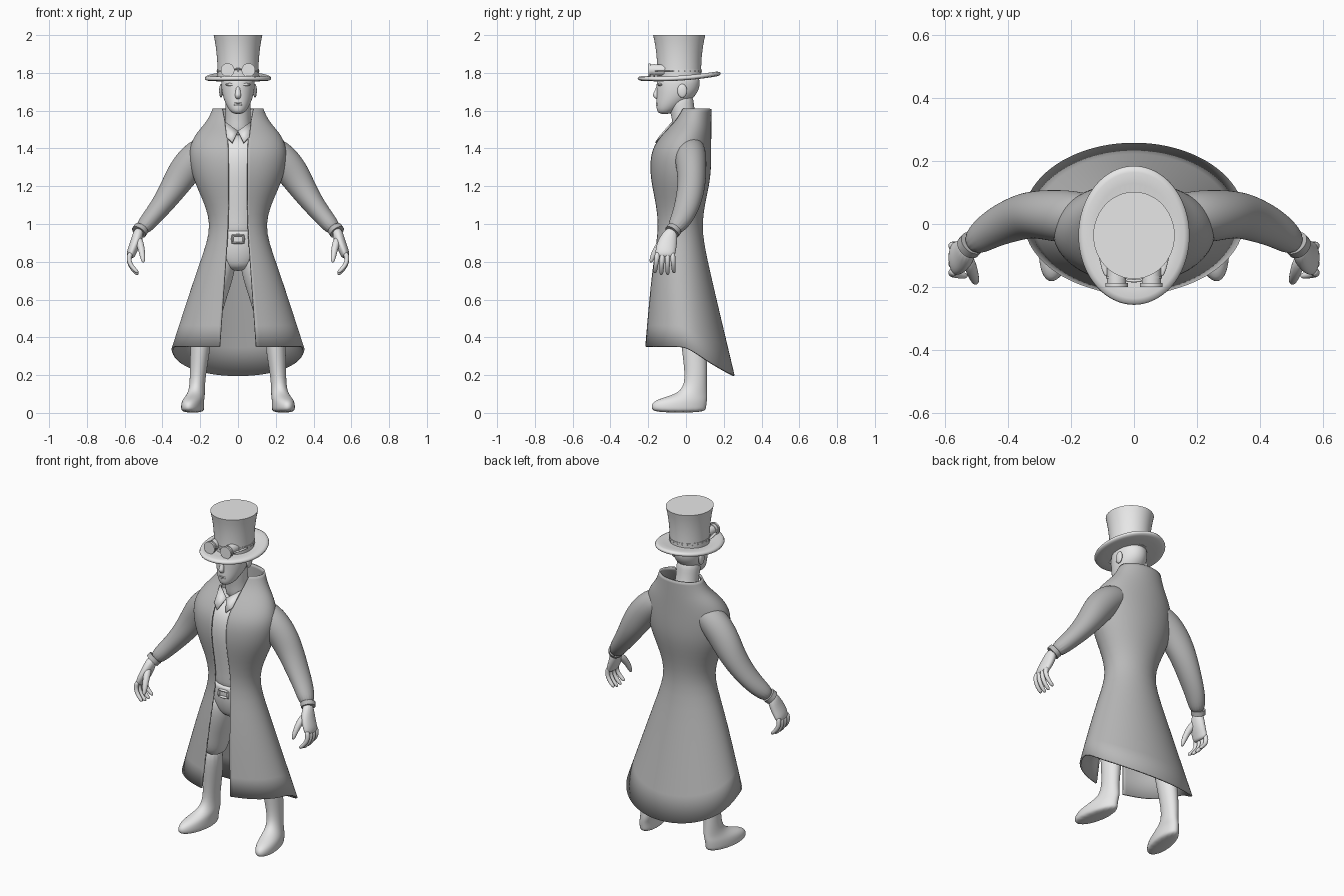
import bpy, bmesh, math
from mathutils import Vector, Matrix

default_cube = bpy.data.objects.get("Cube")
if default_cube:
    bpy.data.objects.remove(default_cube, do_unlink=True)


def material(name, grey):
    mat = bpy.data.materials.new(name)
    mat.use_nodes = True
    colour = (grey, grey, grey, 1)
    mat.diffuse_color = colour
    mat.node_tree.nodes["Principled BSDF"].inputs["Base Color"].default_value = colour
    return mat


COAT = material("mid grey cloth", .48)
PALE = material("pale grey", .8)


def finish(name, bm, mat, subdiv=0, mirror=False, thick=0):
    """Turn a bmesh into a smooth object with its modifiers."""
    bmesh.ops.recalc_face_normals(bm, faces=bm.faces)
    mesh = bpy.data.meshes.new(name)
    bm.to_mesh(mesh)
    bm.free()
    mesh.materials.append(mat)
    for polygon in mesh.polygons:
        polygon.use_smooth = True
    if not subdiv:
        mesh.set_sharp_from_angle(angle=math.radians(40))
    obj = bpy.data.objects.new(name, mesh)
    bpy.context.collection.objects.link(obj)
    if mirror:
        obj.modifiers.new("Mirror", "MIRROR").use_mirror_merge = False
    if subdiv:
        subsurf = obj.modifiers.new("Subdivision", "SUBSURF")
        subsurf.levels = subsurf.render_levels = subdiv
        subsurf.boundary_smooth = "PRESERVE_CORNERS"
    if thick:
        solidify = obj.modifiers.new("Solidify", "SOLIDIFY")
        solidify.thickness, solidify.offset = thick, 0


def skin(bm, loops, closed):
    """Bridge neighbouring vertex loops with quads."""
    for lower, upper in zip(loops, loops[1:]):
        count = len(lower)
        for k in range(count if closed else count - 1):
            n = (k + 1) % count
            bm.faces.new((lower[k], lower[n], upper[n], upper[k]))


def loft(name, rings, mat, sides=16, subdiv=2, flat=False, mirror=False, bend=None):
    """Skin rings (x, y, z, radius[, second radius]), level or square to their path."""
    bm = bmesh.new()
    centres = [Vector(ring[:3]) for ring in rings]
    loops = []
    for i, ring in enumerate(rings):
        across, deep = Vector((1, 0, 0)), Vector((0, 1, 0))
        if not flat:
            ahead = centres[min(i + 1, len(centres) - 1)] - centres[max(i - 1, 0)]
            ahead.normalize()
            guide = Vector((0, 0, 1)) if abs(ahead.y) > .9 else deep
            across = guide.cross(ahead).normalized()
            deep = ahead.cross(across)
        loop = []
        for k in range(sides):
            angle = math.tau * k / sides
            co = centres[i] + across * ring[3] * math.cos(angle) + deep * ring[-1] * math.sin(angle)
            loop.append(bm.verts.new(bend(co) if bend else co))
        loops.append(loop)
    skin(bm, loops, closed=True)
    bm.faces.new(loops[0])
    bm.faces.new(loops[-1])
    finish(name, bm, mat, subdiv, mirror)


def body(name, rows, mat, **options):
    """Level loft centred on x from rows (z, half width, front y, back y)."""
    rings = [(0, (front + back) / 2, z, width, (back - front) / 2)
             for z, width, front, back in rows]
    loft(name, rings, mat, flat=True, **options)


def blob(name, place, size, mat, mirror=False):
    bm = bmesh.new()
    matrix = Matrix.Translation(place) @ Matrix.Diagonal((*size, 1))
    bmesh.ops.create_uvsphere(bm, u_segments=16, v_segments=12, radius=1, matrix=matrix)
    finish(name, bm, mat, mirror=mirror)


# Long open coat: standing collar, front opening, hem dipping at the back
coat_rows = [(1.61, .13, -.03, .13), (1.54, .16, -.06, .13), (1.48, .22, -.12, .13),
             (1.4, .26, -.18, .13), (1.3, .25, -.19, .13), (1.2, .22, -.18, .12),
             (1, .12, -.14, .07), (.8, .2, -.18, .11), (.35, .35, -.22, .255)]
COAT_STEPS = 24
bm = bmesh.new()
loops = []
for z, width, front, back in coat_rows:
    gap = .05 + .07 * max(0, 1 - z) + .2 * max(0, z - 1.45)
    start = math.asin(gap / width)
    loop = []
    for k in range(COAT_STEPS + 1):
        angle = start + (math.tau - 2 * start) * k / COAT_STEPS
        facing = math.cos(angle)
        dip = .155 * max(0, -facing) ** .8 if z < .5 else 0
        y = (front + back) / 2 - (back - front) / 2 * facing
        loop.append(bm.verts.new((width * math.sin(angle), y, z - dip)))
    loops.append(loop)
skin(bm, loops, closed=False)
finish("coat", bm, COAT, subdiv=2, thick=.01)

# Sleeves taper into the shoulders; slim cuffs at the wrists
loft("sleeves", [(.07, .03, 1.43, .05), (.19, .02, 1.39, .09), (.28, .03, 1.29, .09, .08),
                 (.335, .03, 1.2, .075), (.395, .01, 1.11, .06, .07),
                 (.46, -.02, 1.03, .05, .06), (.52, -.07, .96, .042)], COAT, mirror=True)
loft("cuffs", [(.512, -.06, .975, .041), (.525, -.074, .957, .041)], COAT,
     sides=32, subdiv=0, mirror=True)

# Hands with curled fingers
loft("palms", [(.52, -.07, .98, .03), (.54, -.1, .9, .03, .055), (.565, -.11, .85, .026, .055),
               (.57, -.11, .82, .02, .05)], PALE, mirror=True)
for i, finger in enumerate(("index", "middle", "ring", "little")):
    knuckle = -.15 + .026 * i
    length = .12 if finger in ("middle", "ring") else .11
    path = []
    for step in range(5):
        t = step / 4
        path.append((.567 + .07 * t - .11 * t * t, knuckle + t * (.3 * knuckle + .03),
                     .85 - length * t, .016 - .005 * t))
    loft(finger + "_fingers", path, PALE, sides=8, mirror=True)
loft("thumbs", [(.53, -.1, .93, .025), (.51, -.16, .87, .02), (.5, -.19, .79, .012)],
     PALE, sides=8, mirror=True)

# Shirt follows the coat just inside it, with a pointed collar
body("shirt", [(z, width * .8, front + .015, back - .02)
               for z, width, front, back in coat_rows[2:6]]
     + [(1, .11, -.13, .05), (.92, .12, -.13, .06)], PALE)
bm = bmesh.new()
flap = [(0, -.11, 1.49), (.07, -.07, 1.54), (.06, -.14, 1.46), (.03, -.16, 1.43)]
bm.faces.new([bm.verts.new(corner) for corner in flap])
finish("shirt_collar", bm, PALE, mirror=True, thick=.009)

# Trousers and buckle
body("trouser_seat", [(.97, .12, -.14, .06), (.95, .13, -.14, .07), (.88, .14, -.14, .08),
                      (.8, .13, -.12, .09), (.75, .06, -.09, .05)], PALE)
loft("trouser_legs", [(.08, -.02, .9, .08, .1), (.1, -.02, .76, .09, .1), (.14, 0, .62, .08, .09),
                      (.17, .01, .52, .085), (.18, .02, .47, .06)], PALE, mirror=True)
for z in (.94, .9):
    blob("buckle_bar", (0, -.14, z), (.036, .01, .006), PALE)
blob("buckle_sides", (.03, -.14, .92), (.006, .01, .02), PALE, mirror=True)


# Boots, toes turned slightly outward
def toe_out(co):
    if co.z < .15:
        co.x -= .15 * (co.y - .03)
    return co


loft("boots", [(.185, .02, .51, .06), (.2, .045, .34, .055, .07), (.215, .055, .17, .04, .055),
               (.22, .04, .1, .045, .075), (.23, -.03, .07, .056, .145), (.23, -.04, .03, .06, .15),
               (.23, -.035, 0, .056, .14)],
     PALE, flat=True, mirror=True, bend=toe_out)

# Neck, head and face
loft("neck", [(0, .01, 1.45, .08), (0, -.005, 1.54, .065), (0, -.025, 1.62, .068),
              (0, -.03, 1.7, .07)], PALE, flat=True)
body("head", [(1.58, .03, -.15, -.08), (1.62, .06, -.16, -.02), (1.68, .085, -.157, .06),
              (1.74, .092, -.16, .08), (1.8, .09, -.15, .07)], PALE)
loft("nose", [(0, -.145, 1.735, .01), (0, -.155, 1.7, .014), (0, -.162, 1.68, .018),
              (0, -.15, 1.66, .012)], PALE, sides=10, flat=True)
blob("ears", (.09, -.02, 1.705), (.01, .026, .036), PALE, mirror=True)
blob("brows", (.036, -.136, 1.738), (.03, .014, .008), PALE, mirror=True)
blob("eyes", (.035, -.133, 1.718), (.015, .008, .006), PALE, mirror=True)
for lip, z in (("upper_lip", 1.64), ("lower_lip", 1.63)):
    blob(lip, (0, -.15, z), (.022, .009, .005), PALE)

# Top hat: flared crown, curled brim, studded band
HAT_Y = -.036
STUDS = 24


def curl(co):
    reach = co.y - HAT_Y
    co.z += .06 * reach + .25 * reach ** 2
    return co


def hat_part(name, profile, stretch, **options):
    loft(name, [(0, HAT_Y, z, r, r * stretch) for r, z in profile], PALE,
         sides=48, flat=True, **options)


crown = [(.108 + .021 * (i / 8) ** 2.5, 1.77 + .23 * i / 8) for i in range(9)]
hat_part("hat_crown", crown, 1.07, subdiv=0)
hat_part("hat_brim", [(.1, 1.76), (.17, 1.757), (.18, 1.77), (.17, 1.79), (.1, 1.78)],
         1.25, subdiv=1, bend=curl)
hat_part("hat_band", [(.111, z) for z in (1.8, 1.82)], 1.07, subdiv=0)
for i in range(STUDS):
    angle = math.tau * i / STUDS
    spot = (.111 * math.cos(angle), HAT_Y + .119 * math.sin(angle), 1.81)
    blob("band_stud", spot, (.003, .003, .003), PALE)

# Goggles resting on the brim
for part, y, radius, length in (("barrels", -.11, .03, .08), ("inner_rims", -.165, .033, .008),
                                ("lens_rims", -.187, .036, .012)):
    loft("goggle_" + part, [(.055, y, 1.815, radius), (.055, y - length, 1.815, radius)],
         PALE, sides=32, subdiv=0, mirror=True)
blob("goggle_bridge", (0, -.18, 1.82), (.03, .005, .005), PALE)
loft("goggle_straps", [(.085, -.17, 1.81, .01, .004), (.1, -.12, 1.81, .01, .004),
                       (.11, -.06, 1.81, .01, .004)], PALE, sides=8, subdiv=1, mirror=True)
